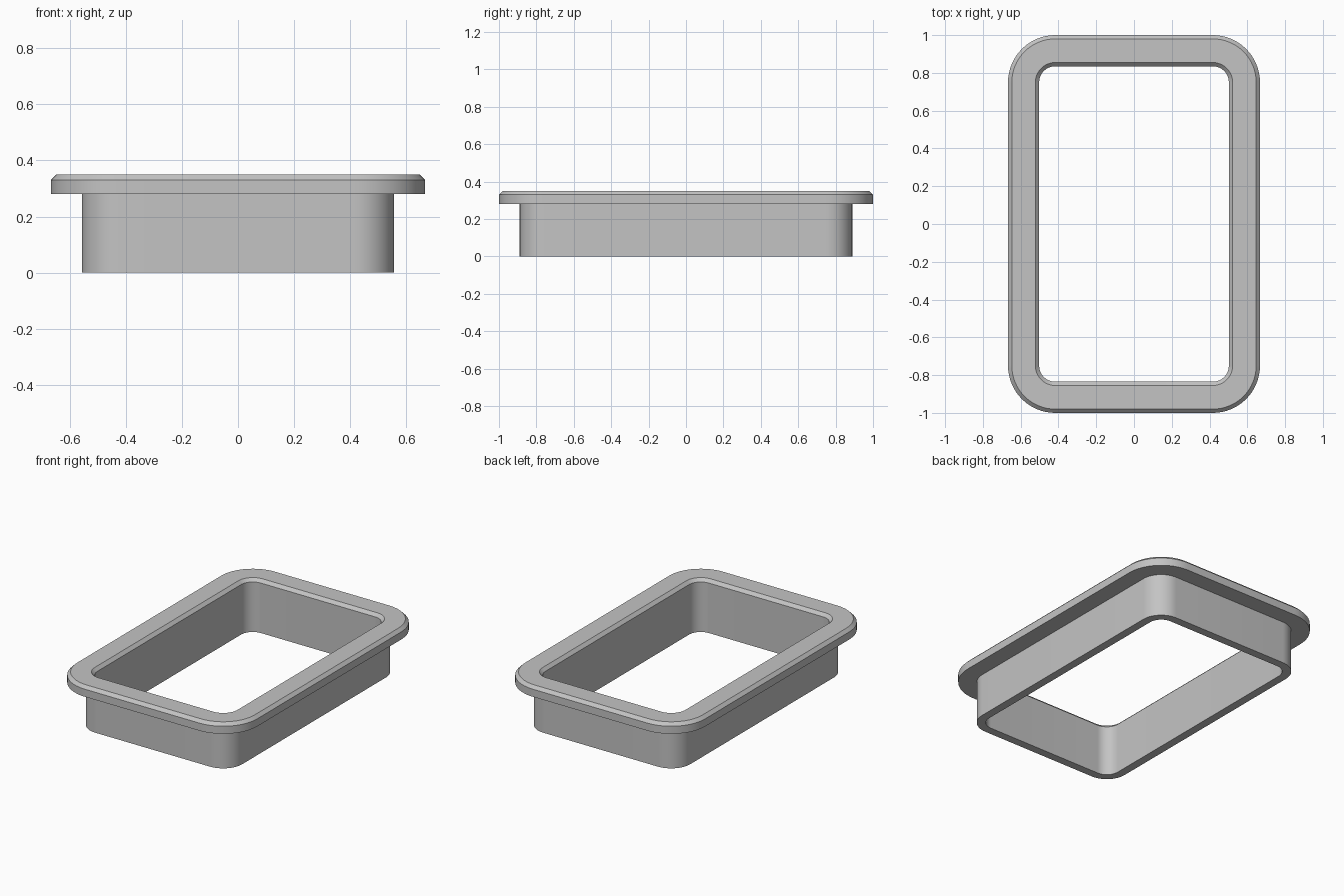
import bpy, bmesh, math

cube = bpy.data.objects.get("Cube")
if cube:
    bpy.data.objects.remove(cube, do_unlink=True)

# Plain grey material
grey = bpy.data.materials.new("plain grey")
grey.use_nodes = True
colour = (0.55, 0.55, 0.55, 1)
grey.diffuse_color = colour
grey.node_tree.nodes["Principled BSDF"].inputs["Base Color"].default_value = colour

# Every corner arc shares these centres
CORNER_X, CORNER_Y = 0.417, 0.75
STEPS = 16


def rounded_loop(bm, radius, z):
    """Ring of vertices around a rounded rectangle."""
    ring = []
    for quarter, (sx, sy) in enumerate([(1, 1), (-1, 1), (-1, -1), (1, -1)]):
        for i in range(STEPS + 1):
            a = (quarter + i / STEPS) * math.pi / 2
            ring.append(bm.verts.new((sx * CORNER_X + radius * math.cos(a),
                                      sy * CORNER_Y + radius * math.sin(a), z)))
    return ring


def sweep_frame(name, profile):
    """Closed (radius, height) section swept around the rounded rectangle."""
    bm = bmesh.new()
    rings = [rounded_loop(bm, r, z) for r, z in profile]
    for k, lower in enumerate(rings):
        upper = rings[(k + 1) % len(rings)]
        for i in range(len(lower)):
            j = (i + 1) % len(lower)
            bm.faces.new((lower[i], lower[j], upper[j], upper[i]))
    bmesh.ops.recalc_face_normals(bm, faces=bm.faces)
    mesh = bpy.data.meshes.new(name)
    bm.to_mesh(mesh)
    bm.free()
    mesh.materials.append(grey)
    obj = bpy.data.objects.new(name, mesh)
    bpy.context.collection.objects.link(obj)
    bpy.ops.object.select_all(action="DESELECT")
    obj.select_set(True)
    bpy.context.view_layer.objects.active = obj
    bpy.ops.object.shade_smooth_by_angle(angle=math.radians(30))
    return obj


# Sleeve wall with an overhanging flange, chamfered on both top edges
sweep_frame("flanged_frame", [
    (0.139, 0), (0.139, 0.28),
    (0.25, 0.28), (0.25, 0.33), (0.23, 0.35),
    (0.105, 0.35), (0.085, 0.33), (0.085, 0),
])
